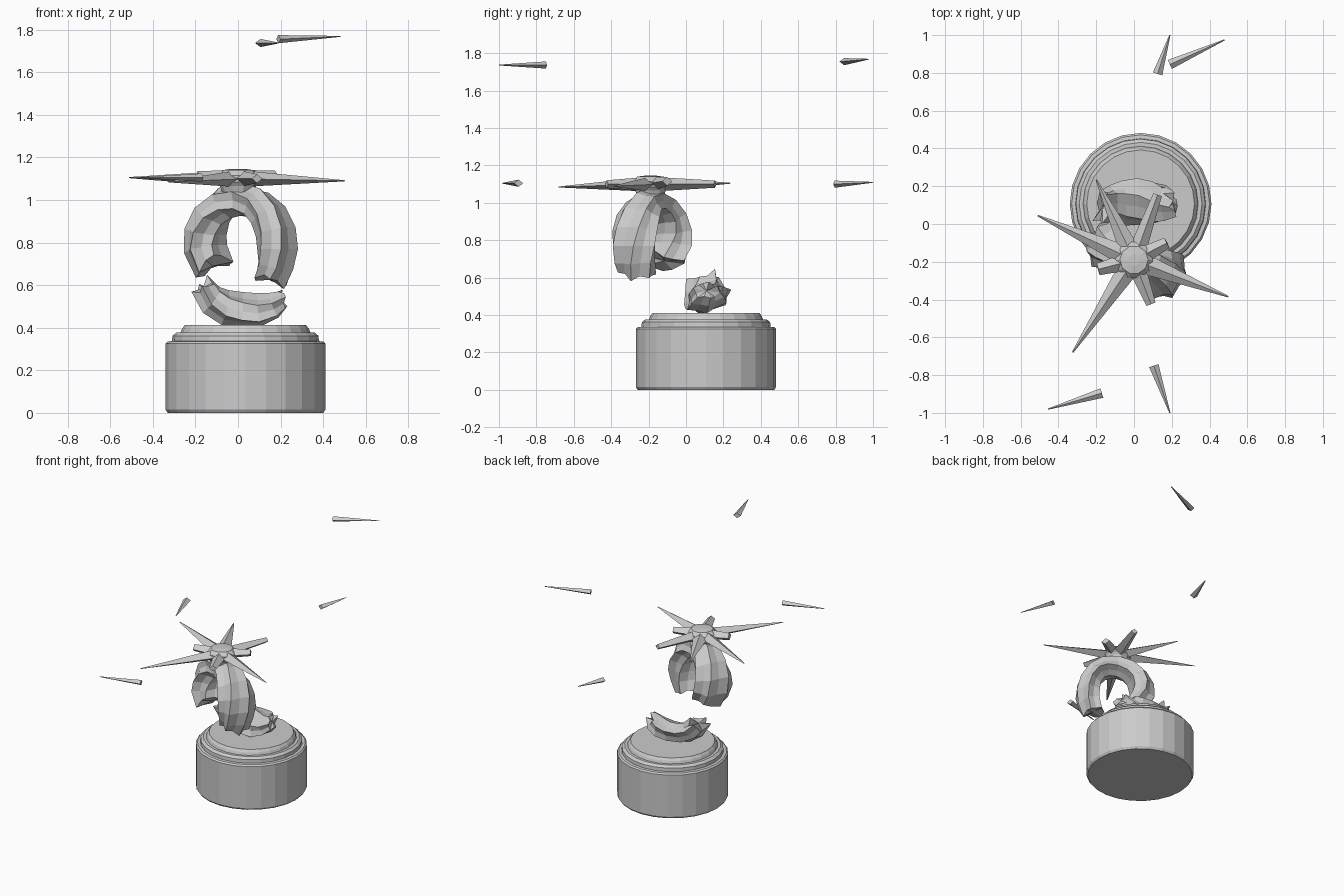
import bpy, bmesh, math, random
from mathutils import Vector as V

if "Cube" in bpy.data.objects:
    bpy.data.objects.remove(bpy.data.objects["Cube"])

random.seed(4)


def make(name, bm):
    bmesh.ops.recalc_face_normals(bm, faces=bm.faces)
    me = bpy.data.meshes.new(name)
    bm.to_mesh(me)
    bm.free()
    ob = bpy.data.objects.new(name, me)
    bpy.context.collection.objects.link(ob)
    return ob


def skin(bm, loops):
    rings = [[bm.verts.new(p) for p in loop] for loop in loops]
    n = len(rings[0])
    for a, b in zip(rings, rings[1:]):
        for k in range(n):
            bm.faces.new((a[k], a[(k + 1) % n], b[(k + 1) % n], b[k]))
    return rings


def lathe(name, center, profile, sides):
    bm = bmesh.new()
    loops = [[V((center[0] + r * math.cos(2 * math.pi * k / sides),
                 center[1] + r * math.sin(2 * math.pi * k / sides), z))
              for k in range(sides)] for r, z in profile]
    rings = skin(bm, loops)
    bm.faces.new(rings[0])
    bm.faces.new(rings[-1])
    return make(name, bm)


def broken_band(name, pts, axis, widths, thick, twist, jag, sides=12):
    """Ribbed, twisted band along a path, with ragged broken ends."""
    bm = bmesh.new()
    loops, n = [], len(pts)
    for i, c in enumerate(pts):
        t = (pts[min(i + 1, n - 1)] - pts[max(i - 1, 0)]).normalized()
        a = (axis - t * axis.dot(t)).normalized()
        r = t.cross(a)
        loop = []
        for k in range(sides):
            ang = 2 * math.pi * k / sides + twist * i
            rib = 1.06 if k % 2 else 0.84
            p = c + rib * (a * widths[i] * math.cos(ang) + r * thick[i] * math.sin(ang))
            if i in (0, n - 1):
                p += t * random.uniform(-jag, jag)
            loop.append(p)
        loops.append(loop)
    rings = skin(bm, loops)
    for ring, c in ((rings[0], pts[0]), (rings[-1], pts[-1])):
        mid = bm.verts.new(c)
        for k in range(sides):
            bm.faces.new((ring[k], ring[(k + 1) % sides], mid))
    return make(name, bm)


def spike(name, base, tip, w0, w1, h0=None):
    """Four-sided tapering spike or stub."""
    base, tip = V(base), V(tip)
    d = (tip - base).normalized()
    side = d.cross(V((0, 0, 1))).normalized()
    up = side.cross(d)
    h0 = h0 or w0 * 0.75
    bm = bmesh.new()
    loops = []
    for c, w, h in ((base, w0, h0), (tip, w1, h0 * w1 / w0)):
        loops.append([c + side * w, c + up * h, c - side * w, c - up * h])
    rings = skin(bm, loops)
    bm.faces.new(rings[0])
    bm.faces.new(rings[1])
    return make(name, bm)


# Stepped round pedestal
lathe("pedestal", (0.035, 0.107),
      [(0.365, 0), (0.375, 0.015), (0.375, 0.325), (0.365, 0.335), (0.345, 0.337),
       (0.343, 0.362), (0.325, 0.377), (0.305, 0.377), (0.298, 0.395), (0.285, 0.412)], 24)

# Upper broken ring, turned about the vertical
e, nrm = V((0.88, -0.47, 0)), V((0.47, 0.88, 0))
mid = V((0.01, -0.185, 0))
uz = [(0.165, 0.625), (0.19, 0.69), (0.20, 0.77), (0.19, 0.85), (0.15, 0.93), (0.085, 0.985),
      (0, 1.005), (-0.085, 0.985), (-0.15, 0.93), (-0.185, 0.85), (-0.185, 0.77), (-0.145, 0.69)]
broken_band("upper_ring", [mid + e * u + V((0, 0, z)) for u, z in uz], nrm,
            [0.1, 0.115, 0.13, 0.13, 0.12, 0.1, 0.09, 0.1, 0.12, 0.135, 0.14, 0.125],
            [0.075, 0.08, 0.085, 0.08, 0.075, 0.075, 0.075, 0.075, 0.075, 0.08, 0.085, 0.085],
            0.16, 0.03)

# Lower broken piece resting on the pedestal
low = [(-0.165, 0.09, 0.585), (-0.125, 0.1, 0.53), (-0.06, 0.11, 0.495),
       (0.02, 0.12, 0.485), (0.1, 0.115, 0.485), (0.165, 0.11, 0.505), (0.205, 0.11, 0.53)]
broken_band("lower_ring_piece", [V(p) for p in low], V((0.15, 1, 0.35)),
            [0.09, 0.105, 0.12, 0.125, 0.12, 0.1, 0.07],
            [0.055, 0.065, 0.07, 0.07, 0.07, 0.06, 0.045], 0.2, 0.035)

# Star hub with a plug going down into the ring
hub = V((0, -0.19, 1.1))
lathe("star_hub", hub, [(0.03, 0.97), (0.07, 1.02), (0.085, 1.065), (0.1, 1.085),
                        (0.1, 1.115), (0.075, 1.14), (0.03, 1.146)], 10)

# Whole spikes: tips; then stubs: ends with blunt width
for i, tip in enumerate([(-0.51, 0.045, 1.105), (-0.2, 0.235, 1.105),
                         (0.5, -0.385, 1.09), (-0.325, -0.68, 1.085)]):
    spike(f"spike_{i + 1}", hub, tip, 0.06, 0.004, 0.04)
for i, (end, w) in enumerate([((0.125, 0.155, 1.1), 0.024), ((0.175, -0.1, 1.115), 0.03),
                              ((0.09, -0.425, 1.1), 0.026), ((-0.19, -0.24, 1.11), 0.032)]):
    spike(f"spike_stub_{i + 1}", hub, end, 0.05, w, 0.04)

# Broken spike tips floating around the star
for i, (base, tip) in enumerate([((0.125, 0.795, 1.1), (0.19, 1.0, 1.11)),
                                 ((0.19, 0.845, 1.755), (0.48, 0.975, 1.768)),
                                 ((0.105, -0.75, 1.737), (0.19, -1.0, 1.737)),
                                 ((-0.17, -0.895, 1.105), (-0.455, -0.98, 1.105))]):
    spike(f"loose_tip_{i + 1}", base, tip, 0.026, 0.003, 0.019)
